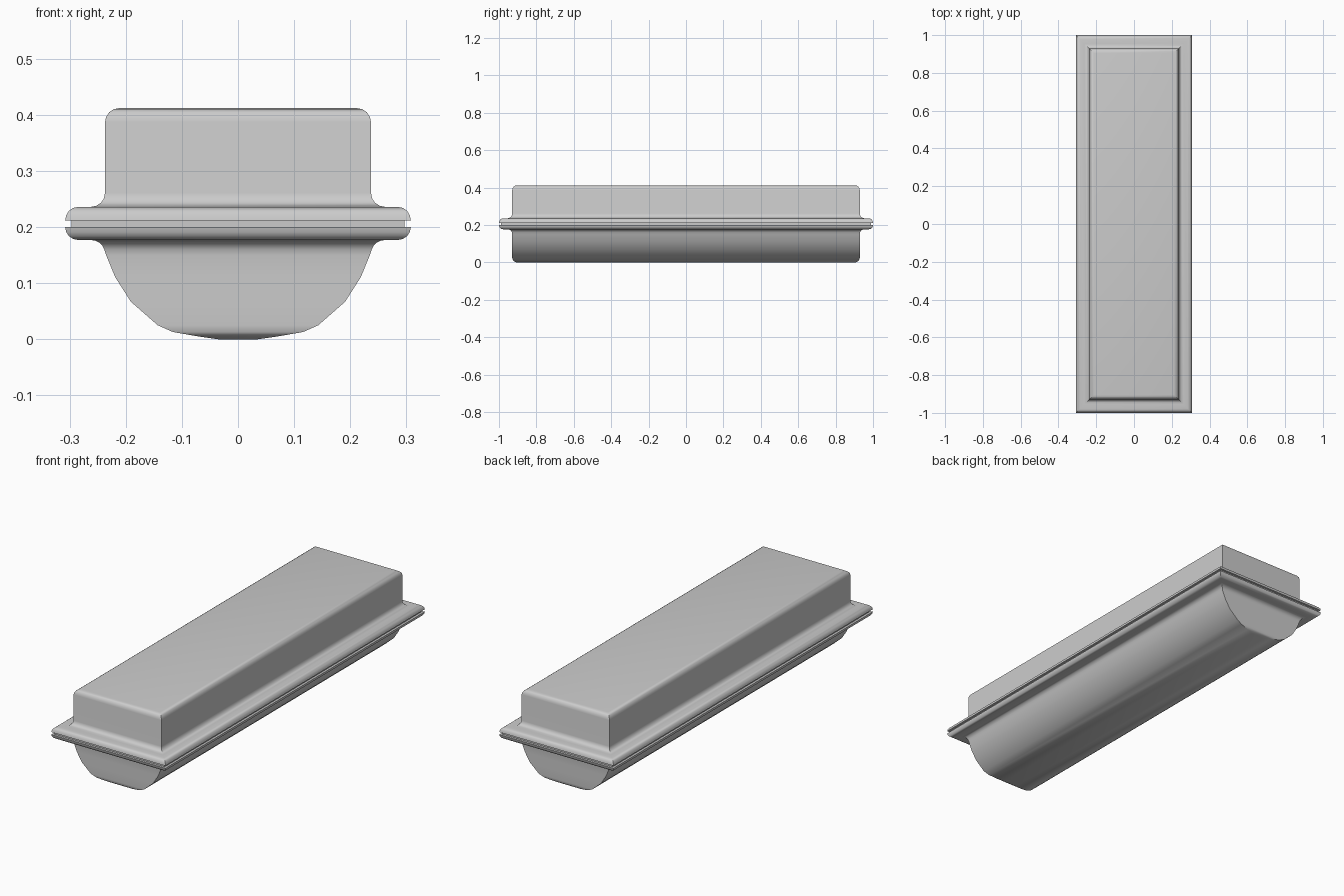
import bpy, bmesh, math

if "Cube" in bpy.data.objects:
    bpy.data.objects.remove(bpy.data.objects["Cube"])

FLANGE_X, FLANGE_Y = 0.308, 1.0
MARGIN = FLANGE_Y - FLANGE_X      # ends step in as much as the sides do


def arc(cx, cz, rx, rz, a0, a1, n=4):
    """Points (half width, z) along an elliptical arc, angles in degrees."""
    pts = []
    for i in range(n + 1):
        a = math.radians(a0 + (a1 - a0) * i / n)
        pts.append((cx + rx * math.cos(a), cz + rz * math.sin(a)))
    return pts


def both(points):
    """Turn (half width, z) into (half width, half length, z)."""
    return [(x, x + MARGIN, z) for x, z in points]


def loft(name, rings, cap):
    """Skin a stack of rectangles with mitred corners."""
    bm = bmesh.new()
    loops = [[bm.verts.new((sx * hx, sy * hy, z))
              for sx, sy in ((-1, -1), (1, -1), (1, 1), (-1, 1))]
             for hx, hy, z in rings]
    for a, b in zip(loops, loops[1:]):
        for i in range(4):
            j = (i + 1) % 4
            bm.faces.new((a[i], a[j], b[j], b[i]))
    if cap:
        bm.faces.new(loops[-1])
    bmesh.ops.recalc_face_normals(bm, faces=bm.faces)
    mesh = bpy.data.meshes.new(name)
    bm.to_mesh(mesh)
    bm.free()
    obj = bpy.data.objects.new(name, mesh)
    bpy.context.collection.objects.link(obj)
    bpy.ops.object.select_all(action='DESELECT')
    obj.select_set(True)
    bpy.context.view_layer.objects.active = obj
    bpy.ops.object.shade_smooth_by_angle(angle=math.radians(35))
    return obj


# Upper cover: flange lip, fillet, straight wall, rounded top edge
upper = [(0.297, 0.212)]
upper += arc(0.285, 0.212, 0.023, 0.024, 0, 90)
upper += arc(0.262, 0.261, 0.025, 0.025, 270, 180)
upper += arc(0.212, 0.387, 0.025, 0.025, 0, 90)
loft("upper_cover", both(upper), True)

# Gasket strip recessed between the two flanges
loft("gasket", both([(0.297, 0.2), (0.297, 0.212)]), False)

# Lower trough: flange lip, fillet, then rounded belly with flat ends
lower = [(0.297, 0.2)]
lower += arc(0.285, 0.2, 0.023, 0.023, 0, -90)
lower += arc(0.262, 0.152, 0.025, 0.025, 90, 160)
belly = [(0.235, 0.929, 0.15), (0.219, 0.929, 0.111), (0.191, 0.929, 0.067),
         (0.143, 0.929, 0.025), (0.116, 0.925, 0.013), (0.07, 0.917, 0.005),
         (0.035, 0.907, 0.0)]
loft("lower_trough", both(lower) + belly, True)
